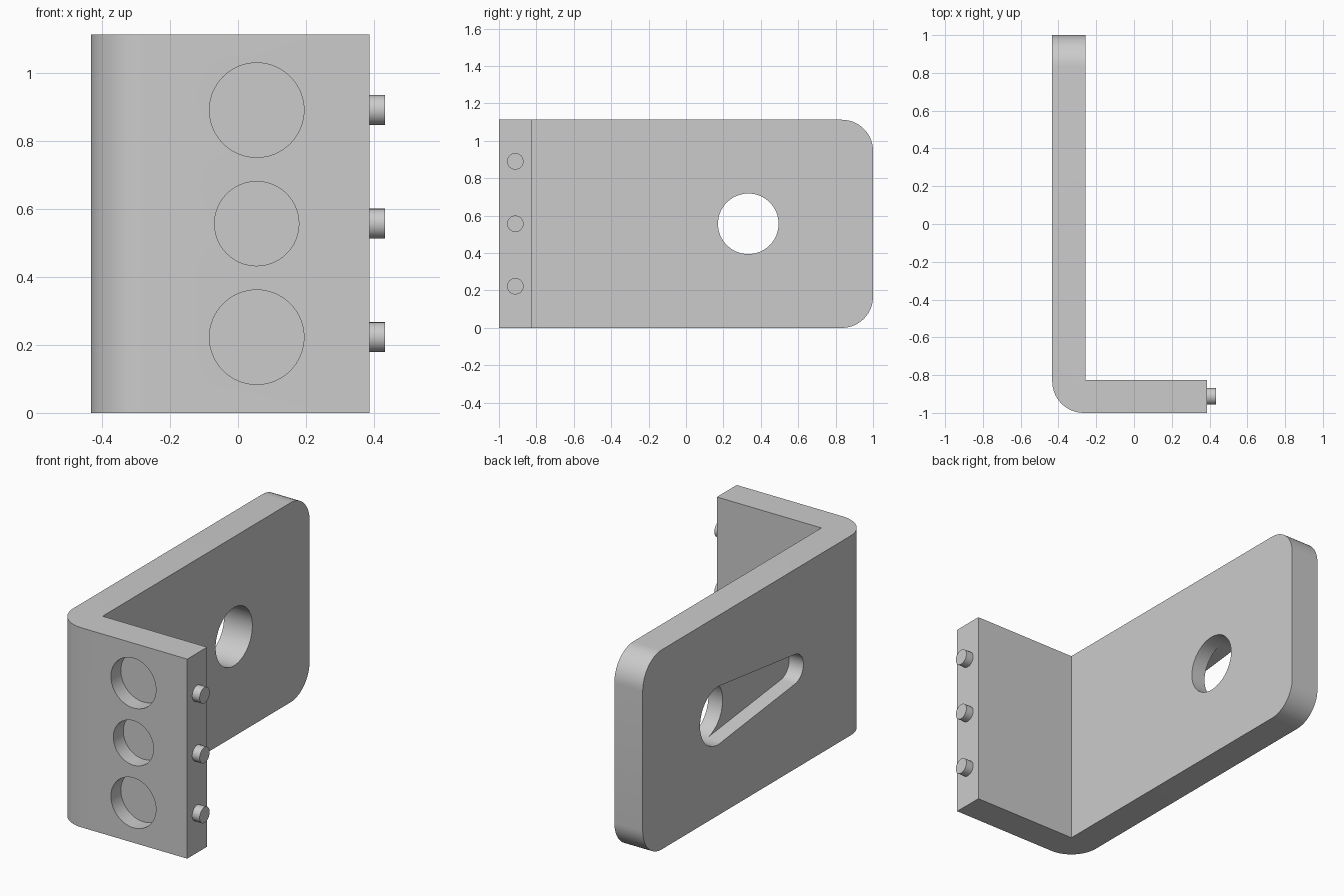
import bpy, bmesh, math
from mathutils import Vector

cube = bpy.data.objects.get("Cube")
if cube:
    bpy.data.objects.remove(cube, do_unlink=True)

# Overall sizes
H, T = 1.113, 0.175
LEFT, RIGHT, FRONT, BACK = -0.433, 0.387, -1.0, 1.0
ROUND = 0.167
MID = H / 2
ROWS = (0.2, 0.5, 0.8)

grey = bpy.data.materials.new("plain_grey")
grey.use_nodes = True
colour = (0.6, 0.6, 0.6, 1)
grey.diffuse_color = colour
grey.node_tree.nodes["Principled BSDF"].inputs["Base Color"].default_value = colour


def prism(name, outline, depth, rounded=None):
    """Extrude a closed 3D outline along depth, rounding the edges picked by a rule."""
    bm = bmesh.new()
    face = bm.faces.new([bm.verts.new(p) for p in outline])
    new = bmesh.ops.extrude_face_region(bm, geom=[face], use_keep_orig=True)["geom"]
    bmesh.ops.translate(bm, vec=Vector(depth), verts=[v for v in new if isinstance(v, bmesh.types.BMVert)])
    bmesh.ops.recalc_face_normals(bm, faces=bm.faces)
    if rounded:
        edges = [e for e in bm.edges if rounded(e)]
        bmesh.ops.bevel(bm, geom=edges, offset=ROUND, segments=14, profile=0.5,
                        affect='EDGES', clamp_overlap=False)
    mesh = bpy.data.meshes.new(name)
    bm.to_mesh(mesh)
    bm.free()
    mesh.materials.append(grey)
    obj = bpy.data.objects.new(name, mesh)
    bpy.context.collection.objects.link(obj)
    return obj


def activate(obj):
    bpy.ops.object.select_all(action='DESELECT')
    obj.select_set(True)
    bpy.context.view_layer.objects.active = obj


def cut(obj, cutter):
    cutter.hide_render = True
    mod = obj.modifiers.new("cut", 'BOOLEAN')
    mod.operation, mod.solver, mod.object = 'DIFFERENCE', 'EXACT', cutter
    activate(obj)
    bpy.ops.object.modifier_apply(modifier=mod.name)
    bpy.data.objects.remove(cutter, do_unlink=True)


def circle(r, n=64):
    return [(r * math.cos(2 * math.pi * i / n), r * math.sin(2 * math.pi * i / n)) for i in range(n)]


def outer_edge(e):
    a, b = (v.co for v in e.verts)
    upright = abs(a.z - b.z) > 0.1 and max(a.x, b.x) < LEFT + 0.01 and max(a.y, b.y) < FRONT + 0.01
    tail = abs(a.x - b.x) > 0.1 and min(a.y, b.y) > BACK - 0.01
    return upright or tail


# L-shaped bracket with rounded outer bend and rounded tail corners
plan = [(LEFT, FRONT), (RIGHT, FRONT), (RIGHT, FRONT + T),
        (LEFT + T, FRONT + T), (LEFT + T, BACK), (LEFT, BACK)]
bracket = prism("bracket", [(x, y, 0) for x, y in plan], (0, 0, H), outer_edge)

# Round through hole in the long plate
HOLE_Y, HOLE_R, END_R = 0.333, 0.162, 0.083
cut(bracket, prism("hole_cutter",
                   [(LEFT - 0.1, HOLE_Y + y, MID + z) for y, z in circle(HOLE_R)], (T + 0.2, 0, 0)))

# Tapered keyhole pocket on the outer face, running forward from the hole
reach = math.acos((HOLE_R - END_R) / (2 * HOLE_Y))
big = HOLE_R - 0.001
slot = [(HOLE_Y, 0), (HOLE_Y - big * math.cos(reach), -big * math.sin(reach))]
for i in range(33):
    t = reach * (i / 16 - 1)
    slot.append((-HOLE_Y - END_R * math.cos(t), END_R * math.sin(t)))
slot.append((HOLE_Y - big * math.cos(reach), big * math.sin(reach)))
cut(bracket, prism("slot_cutter", [(LEFT - 0.1, y, MID + z) for y, z in slot], (0.1 + T / 2, 0, 0)))

# Three blind round pockets in the front plate
for row, r in zip(ROWS, (0.139, 0.124, 0.139)):
    cut(bracket, prism("pocket_cutter",
                       [(0.055 + x, FRONT - 0.1, H * row + z) for x, z in circle(r)], (0, 0.1 + T / 2, 0)))

# Pins on the end of the front plate
parts = [bracket]
for row, label in zip(ROWS, ("lower", "middle", "upper")):
    outline = [(RIGHT - 0.01, FRONT + T / 2 + y, H * row + z) for y, z in circle(0.044, 32)]
    parts.append(prism(label + "_pin", outline, (0.056, 0, 0)))

for part in parts:
    activate(part)
    bpy.ops.object.shade_smooth_by_angle(angle=math.radians(30))
